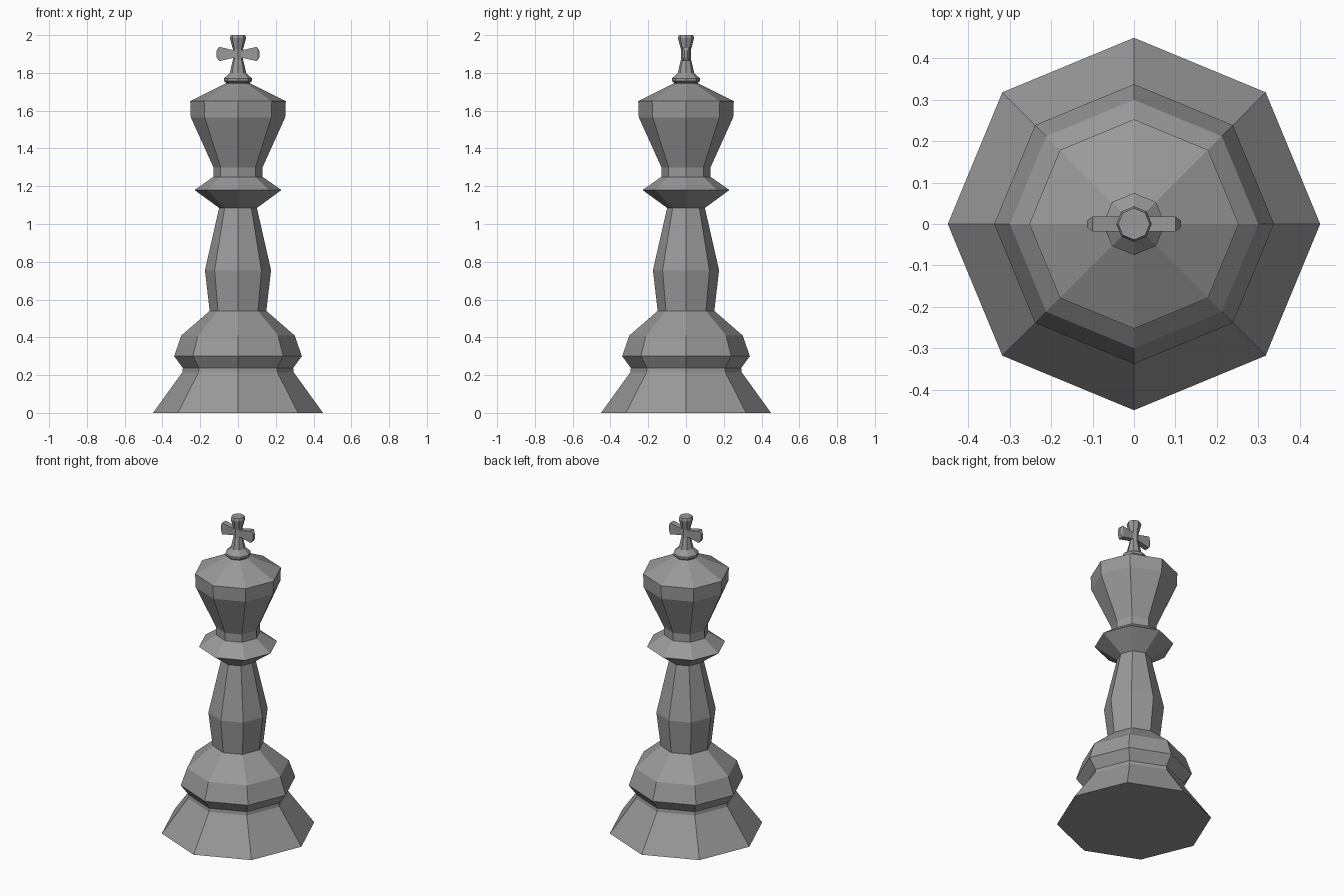
import bpy, bmesh
from math import cos, sin, pi

if "Cube" in bpy.data.objects:
    bpy.data.objects.remove(bpy.data.objects["Cube"])

# Dark grey finish shared by all parts
grey = bpy.data.materials.new("dark_grey")
grey.diffuse_color = (0.32, 0.32, 0.32, 1)
grey.use_nodes = True
grey.node_tree.nodes["Principled BSDF"].inputs["Base Color"].default_value = grey.diffuse_color


def loft(name, rings):
    """Bridge a list of equal-length point rings and cap both ends."""
    bm = bmesh.new()
    loops = [[bm.verts.new(p) for p in ring] for ring in rings]
    n = len(loops[0])
    for a, b in zip(loops, loops[1:]):
        for i in range(n):
            j = (i + 1) % n
            bm.faces.new((a[i], a[j], b[j], b[i]))
    bm.faces.new(loops[0][::-1])
    bm.faces.new(loops[-1])
    bmesh.ops.recalc_face_normals(bm, faces=bm.faces)
    mesh = bpy.data.meshes.new(name)
    bm.to_mesh(mesh)
    bm.free()
    mesh.materials.append(grey)
    obj = bpy.data.objects.new(name, mesh)
    bpy.context.collection.objects.link(obj)
    return obj


def turned(name, profile, sides=8):
    """Lathe a (radius, height) profile with flat sides."""
    return loft(name, [[(r * cos(2 * pi * i / sides), r * sin(2 * pi * i / sides), z)
                        for i in range(sides)] for r, z in profile])


# Foot, stem, collar and flared head
turned("body", [
    (0.45, 0), (0.295, 0.215), (0.292, 0.238), (0.338, 0.30), (0.30, 0.41),
    (0.15, 0.54), (0.175, 0.755), (0.10, 1.085), (0.23, 1.18), (0.13, 1.25),
    (0.13, 1.30), (0.25, 1.565), (0.253, 1.65), (0.065, 1.745),
])

# Small knob with the upright of the cross
turned("cross_upright", [
    (0.06, 1.735), (0.065, 1.75), (0.075, 1.756), (0.075, 1.77), (0.043, 1.80),
    (0.04, 1.815), (0.027, 1.87), (0.027, 1.925), (0.043, 1.985), (0.038, 2.0),
])

# Flared horizontal bar of the cross: (x, half thickness, half height)
half = [(0.03, 0.018, 0.022), (0.10, 0.018, 0.038), (0.113, 0.009, 0.018)]
sections = [(-x, y, h) for x, y, h in reversed(half)] + half
loft("cross_bar", [[(x, -y, 1.9 - h), (x, y, 1.9 - h), (x, y, 1.9 + h), (x, -y, 1.9 + h)]
                   for x, y, h in sections])
